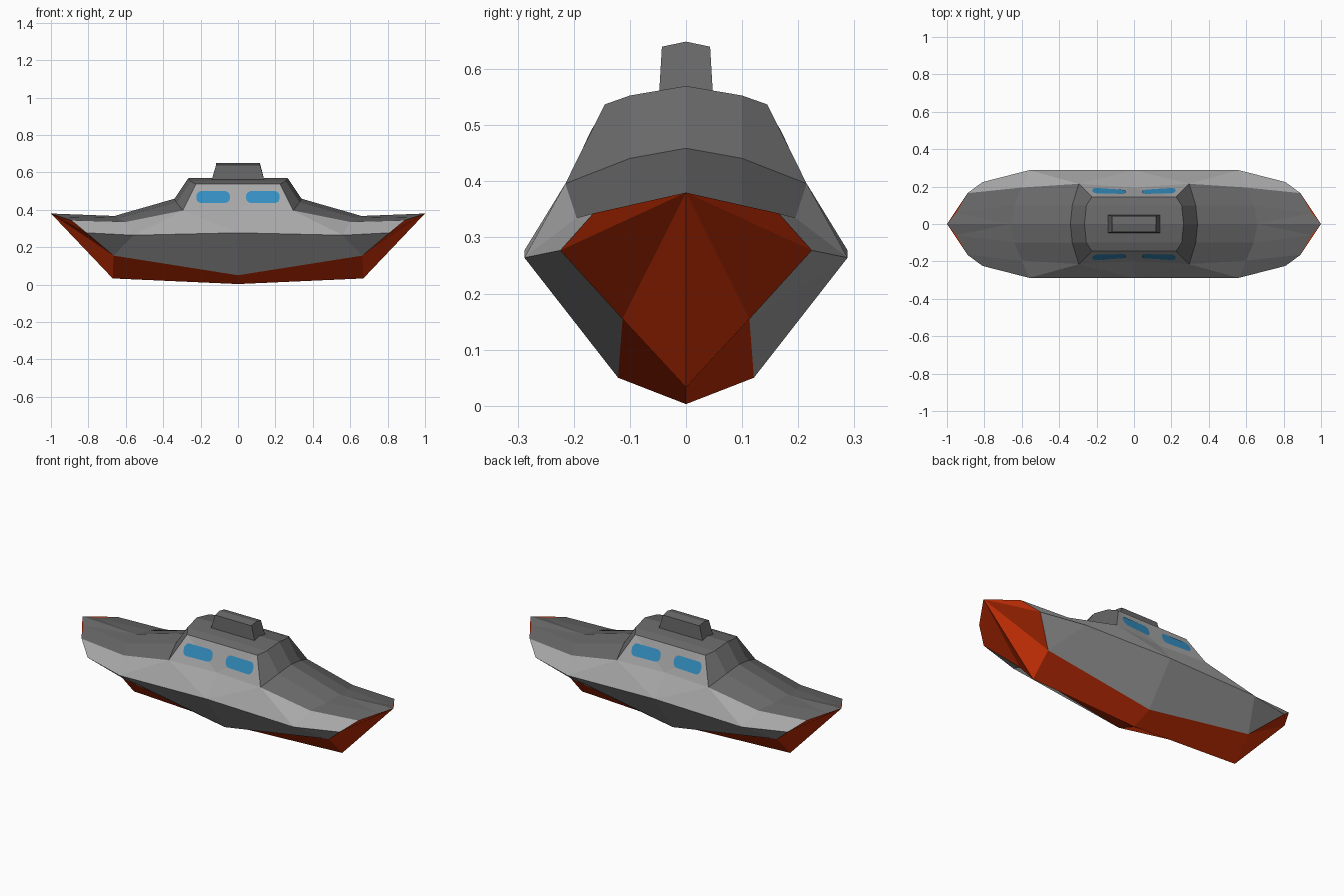
import bpy, bmesh, math
from mathutils import Vector
from mathutils.bvhtree import BVHTree

if "Cube" in bpy.data.objects:
    bpy.data.objects.remove(bpy.data.objects["Cube"])


def material(name, rgb):
    m = bpy.data.materials.new(name)
    m.diffuse_color = (*rgb, 1)
    m.use_nodes = True
    m.node_tree.nodes["Principled BSDF"].inputs["Base Color"].default_value = m.diffuse_color
    return m


GRAY = material("deck gray", (0.138, 0.138, 0.138))
LIGHT = material("light gray", (0.39, 0.39, 0.39))
RED = material("red", (0.6, 0.03, 0.002))
BLUE = material("window blue", (0.035, 0.27, 0.53))


def finish(name, bm, mats):
    me = bpy.data.meshes.new(name)
    bm.to_mesh(me)
    for m in mats:
        me.materials.append(m)
    ob = bpy.data.objects.new(name, me)
    bpy.context.collection.objects.link(ob)
    return ob


# One quarter of the hull: cross-rows of the deck, from bow to middle
deck = [[(1, 0, .38), (.95, .06, .362), (.89, .165, .343)],
        [(.66, 0, .367), (.64, .1, .356), (.60, .195, .335)],
        [(.34, 0, .459), (.33, .1, .441), (.295, .215, .396)],
        [(.265, 0, .57), (.255, .1, .553), (.225, .145, .537)],
        [(0, 0, .57), (0, .1, .553), (0, .145, .537)]]
keel = [(0, 0, .003), (.67, 0, .033)]
chine = [(0, .121, .05), (.665, .113, .155)]
edge = [(0, .288, .277), (.56, .288, .264), (.81, .224, .277)]
waist = (0, .195, .396)          # cabin side, middle
bow, deck1, cabin, roof, mid = deck

faces = [(0, [bow[0], bow[1], deck1[0]]), (0, [bow[1], deck1[1], deck1[0]]),
         (0, [bow[1], bow[2], deck1[2], deck1[1]])]
for a, b in zip(deck[1:], deck[2:]):
    for i in range(2):
        faces.append((0, [a[i], a[i + 1], b[i + 1], b[i]]))
# lower hull sides, light topsides and cabin side
faces += [(1, [chine[0], chine[1], edge[1], edge[0]]),
          (1, [chine[1], edge[2], edge[1]]),
          (1, [edge[2], bow[2], deck1[2], edge[1]]),
          (1, [edge[1], deck1[2], cabin[2]]),
          (1, [edge[1], cabin[2], edge[0]]),
          (1, [edge[0], cabin[2], waist]),
          (1, [waist, cabin[2], roof[2]]),
          (1, [waist, roof[2], mid[2]])]
# red bottom and bow
faces.append((2, [keel[0], keel[1], chine[1], chine[0]]))
rim = [keel[1], chine[1], edge[2], bow[2], bow[1]]
faces += [(2, [bow[0], p, q]) for p, q in zip(rim, rim[1:])]

bm = bmesh.new()
for sx in (1, -1):
    for sy in (1, -1):
        for mat, pts in faces:
            f = bm.faces.new([bm.verts.new((x * sx, y * sy, z)) for x, y, z in pts])
            f.material_index = mat
bmesh.ops.remove_doubles(bm, verts=bm.verts, dist=0.0005)
bmesh.ops.recalc_face_normals(bm, faces=bm.faces)
tree = BVHTree.FromBMesh(bm)
finish("hull", bm, [GRAY, LIGHT, RED])

# Rounded windows laid on the sloping cabin sides
bm = bmesh.new()
HW, HH, R = 0.09, 0.032, 0.028
for sy in (1, -1):
    for cx in (-0.133, 0.133):
        ring = []
        for k in range(16):
            a = 2 * math.pi * (k + 0.5) / 16
            c, s = math.cos(a), math.sin(a)
            x = cx + math.copysign(HW - R, c) + R * c
            z = 0.468 + math.copysign(HH - R, s) + R * s
            hit = tree.ray_cast(Vector((x, sy, z)), Vector((0, -sy, 0)))[0]
            ring.append(bm.verts.new((x, hit.y + sy * 0.003, z)))
        f = bm.faces.new(ring)
        f.normal_update()
        if f.normal.y * sy < 0:
            f.normal_flip()
finish("windows", bm, [BLUE])

# Funnel: tapered box with a slightly ridged top
bm = bmesh.new()
rings = []
for x0, x1 in ((-0.142, -0.117), (0.142, 0.117)):
    pts = [(x0, -.048, .555), (x1, -.043, .64), (x1, 0, .649),
           (x1, .043, .64), (x0, .048, .555)]
    rings.append([bm.verts.new(p) for p in pts])
for r in rings:
    bm.faces.new(r)
for i in range(5):
    j = (i + 1) % 5
    bm.faces.new([rings[0][i], rings[0][j], rings[1][j], rings[1][i]])
bmesh.ops.recalc_face_normals(bm, faces=bm.faces)
finish("funnel", bm, [GRAY])
